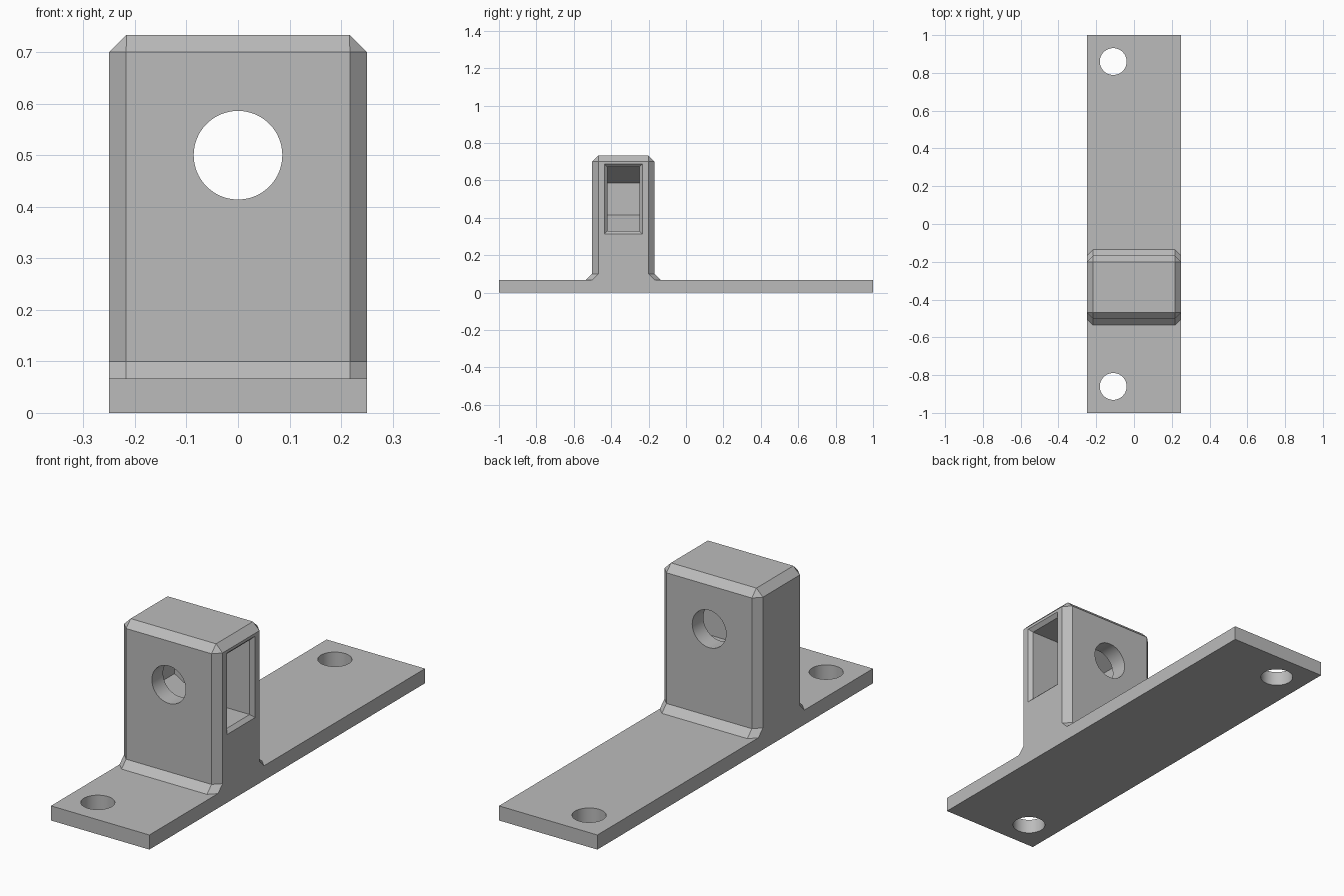
import bpy, bmesh
from math import pi, cos, sin, radians

old = bpy.data.objects.get("Cube")
if old:
    bpy.data.objects.remove(old)

# Main dimensions
W = 0.25            # half width of plate and upright
PLATE = 0.067       # plate thickness
TOP = 0.733         # upright height
CY, D = -0.335, 0.167   # upright centre and half depth
B = 0.033           # chamfer size
HOLE_Z, HOLE_R = 0.5, 0.086

metal = bpy.data.materials.new("plain grey")
metal.use_nodes = True
grey = (0.5, 0.5, 0.5, 1)
metal.diffuse_color = grey
metal.node_tree.nodes["Principled BSDF"].inputs["Base Color"].default_value = grey


def loft(name, rings):
    """Closed solid skinned through rings of equal point count."""
    bm = bmesh.new()
    loops = [[bm.verts.new(p) for p in ring] for ring in rings]
    n = len(loops[0])
    for low, high in zip(loops, loops[1:]):
        for i in range(n):
            j = (i + 1) % n
            bm.faces.new((low[i], low[j], high[j], high[i]))
    bm.faces.new(loops[0][::-1])
    bm.faces.new(loops[-1])
    bmesh.ops.recalc_face_normals(bm, faces=bm.faces)
    me = bpy.data.meshes.new(name)
    bm.to_mesh(me)
    bm.free()
    ob = bpy.data.objects.new(name, me)
    bpy.context.collection.objects.link(ob)
    me.materials.append(metal)
    return ob


def rect(hx, hy, z):
    return [(-hx, -hy, z), (hx, -hy, z), (hx, hy, z), (-hx, hy, z)]


def octagon(x, y, c, z, flare=0):
    """Chamfered rectangle; flare pushes it out along y."""
    pts = [(x, y - c), (x - c, y), (c - x, y), (-x, y - c)]
    pts += [(-px, -py) for px, py in pts]
    return [(px, CY + py + (flare if py > 0 else -flare), z) for px, py in pts]


def circle(r, n=64):
    return [(r * cos(2 * pi * i / n), r * sin(2 * pi * i / n)) for i in range(n)]


def combine(target, tool, operation):
    mod = target.modifiers.new(operation, 'BOOLEAN')
    mod.object, mod.operation, mod.solver = tool, operation, 'EXACT'
    bpy.context.view_layer.objects.active = target
    bpy.ops.object.modifier_apply(modifier=mod.name)
    bpy.data.objects.remove(tool)


# Base plate joined to the chamfered upright with flared foot
bracket = loft("mounting_bracket", [rect(W, 1, 0), rect(W, 1, PLATE)])
upright = loft("upright", [
    octagon(W, D, B, PLATE / 2, B),
    octagon(W, D, B, PLATE, B),
    octagon(W, D, B, PLATE + B),
    octagon(W, D, B, TOP - B),
    octagon(W - B, D - B, 0.0005, TOP)])
combine(bracket, upright, 'UNION')

# Screw holes in the plate
for y in (-0.86, 0.86):
    ring = circle(0.071)
    combine(bracket, loft("screw_cutter", [
        [(x - 0.11, y + v, z) for x, v in ring] for z in (-0.1, 0.2)]), 'DIFFERENCE')

# Hexagonal nut pocket, open to the left side
R = 2 * HOLE_R - 0.001
hexa = [(R * cos(radians(a)), R * sin(radians(a))) for a in (90, 150, 210, 270)]
outline = hexa + [(W + 0.1, -R), (W + 0.1, R)]
combine(bracket, loft("pocket_cutter", [
    [(x, CY + s * HOLE_R, HOLE_Z + z) for x, z in outline] for s in (-1, 1)]), 'DIFFERENCE')

# Chamfered mouth of the pocket
def mouth(x, grow):
    hy, hz = HOLE_R + grow, R + grow
    return [(x, CY + y, HOLE_Z + z) for y, z in ((-hy, -hz), (hy, -hz), (hy, hz), (-hy, hz))]


C = 0.016
combine(bracket, loft("mouth_cutter", [mouth(W - C, 0), mouth(W + C, 2 * C)]), 'DIFFERENCE')

# Bolt hole through the upright
combine(bracket, loft("bolt_cutter", [
    [(x, CY + y, HOLE_Z + z) for x, z in circle(HOLE_R)] for y in (-0.3, 0.3)]), 'DIFFERENCE')

# Merge coplanar faces and shade
bm = bmesh.new()
bm.from_mesh(bracket.data)
bmesh.ops.remove_doubles(bm, verts=bm.verts, dist=0.0002)
bmesh.ops.dissolve_limit(bm, angle_limit=radians(0.5), verts=bm.verts, edges=bm.edges)
bm.to_mesh(bracket.data)
bm.free()
bpy.ops.object.select_all(action='DESELECT')
bracket.select_set(True)
bpy.context.view_layer.objects.active = bracket
bpy.ops.object.shade_smooth_by_angle(angle=radians(20))
